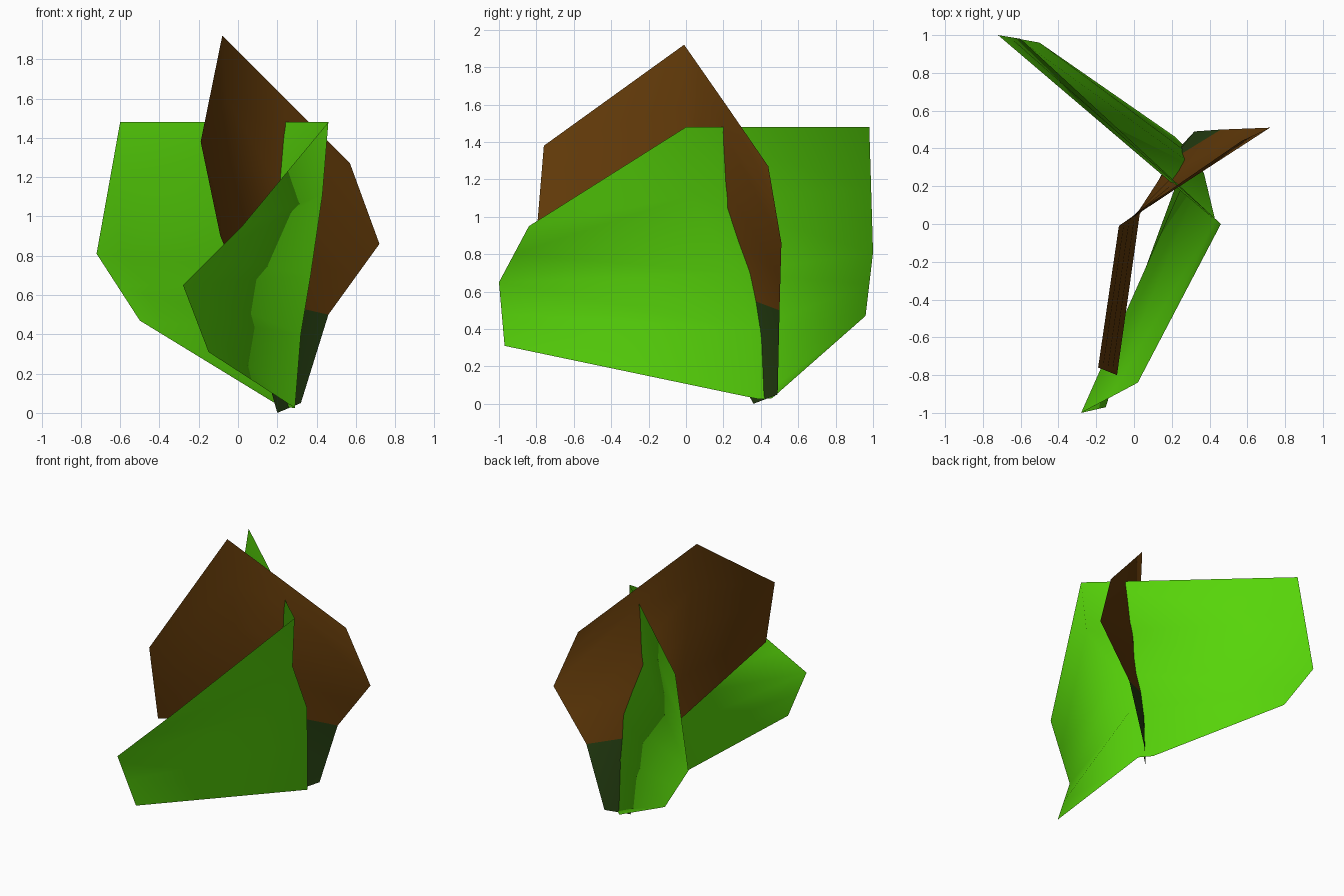
import bpy
import bmesh
from mathutils import Vector

default = bpy.data.objects.get("Cube")
if default:
    bpy.data.objects.remove(default, do_unlink=True)


def make_material(name, rgb):
    mat = bpy.data.materials.new(name)
    mat.use_nodes = True
    mat.diffuse_color = (*rgb, 1)
    mat.node_tree.nodes["Principled BSDF"].inputs["Base Color"].default_value = (*rgb, 1)
    return mat


bright_green = make_material("bright leaf green", (0.095, 0.66, 0.003))
dark_green = make_material("dark stem green", (0.019, 0.05, 0.006))
brown = make_material("brown", (0.13, 0.045, 0.003))


def finish(name, bm, materials):
    """Turn a bmesh into a smooth shaded object."""
    mesh = bpy.data.meshes.new(name)
    bmesh.ops.recalc_face_normals(bm, faces=bm.faces)
    for face in bm.faces:
        face.smooth = True
    bm.to_mesh(mesh)
    bm.free()
    for mat in materials:
        mesh.materials.append(mat)
    obj = bpy.data.objects.new(name, mesh)
    bpy.context.collection.objects.link(obj)
    return obj


def with_midpoints(points):
    """Insert the midpoint of every segment of a polyline."""
    points = [Vector(p) for p in points]
    result = [points[0]]
    for start, end in zip(points, points[1:]):
        result += [start.lerp(end, 0.5), end]
    return result


def straight(start, end, count=5):
    """Evenly spaced points on a line."""
    start, end = Vector(start), Vector(end)
    return [start.lerp(end, i / (count - 1)) for i in range(count)]


def loft(bm, columns):
    """Join neighbouring columns of points with quads."""
    rows = [[bm.verts.new(p) for p in column] for column in columns]
    for left, right in zip(rows, rows[1:]):
        for i in range(len(left) - 1):
            bm.faces.new((left[i], left[i + 1], right[i + 1], right[i]))
    return rows


# Folded green leaf: front tip, central fold, back tip
front_tip = with_midpoints([(0.02, -0.84, 0.95), (-0.28, -1, 0.65), (-0.15, -0.97, 0.31)])
back_tip = with_midpoints([(-0.6, 0.98, 1.48), (-0.72, 1, 0.81), (-0.5, 0.96, 0.47)])
fold = [(0.46, 0, 1.48), (0.43, 0.02, 1.11), (0.37, 0.27, 0.7),
        (0.32, 0.35, 0.4), (0.29, 0.39, 0.025)]

bm = bmesh.new()
rows = loft(bm, [front_tip, fold, back_tip])

# Small heel under the back half of the green leaf
heel = bm.verts.new((0.22, 0.46, 0.03))
bm.faces.new((rows[1][-1], heel, rows[2][-1]))
finish("green_folded_leaf", bm, [bright_green])

# Folded brown leaf: front edge, fold, hollow middle, side edge
front_edge = straight((-0.19, -0.76, 1.38), (-0.09, -0.8, 0.9))
brown_fold = straight((-0.08, -0.01, 1.92), (0.03, 0.05, 0.61))
middle = [(0.25, 0.22, 1.59), (0.25, 0.205, 1.45), (0.19, 0.2, 1.18),
          (0.24, 0.285, 0.86), (0.2, 0.34, 0.56)]
side_edge = with_midpoints([(0.57, 0.44, 1.27), (0.72, 0.51, 0.86), (0.46, 0.5, 0.5)])

bm = bmesh.new()
rows = loft(bm, [front_edge, brown_fold, middle, side_edge])

# Dark stem hanging from the lower edge of the brown leaf
fold_low, middle_low, side_low = [row[-1] for row in rows[1:]]
foot_inner = bm.verts.new((0.2, 0.36, 0))
foot_outer = bm.verts.new((0.32, 0.49, 0.05))
for panel in ((fold_low, foot_inner, middle_low),
              (middle_low, foot_inner, foot_outer, side_low)):
    bm.faces.new(panel).material_index = 1
finish("brown_folded_leaf", bm, [brown, dark_green])
